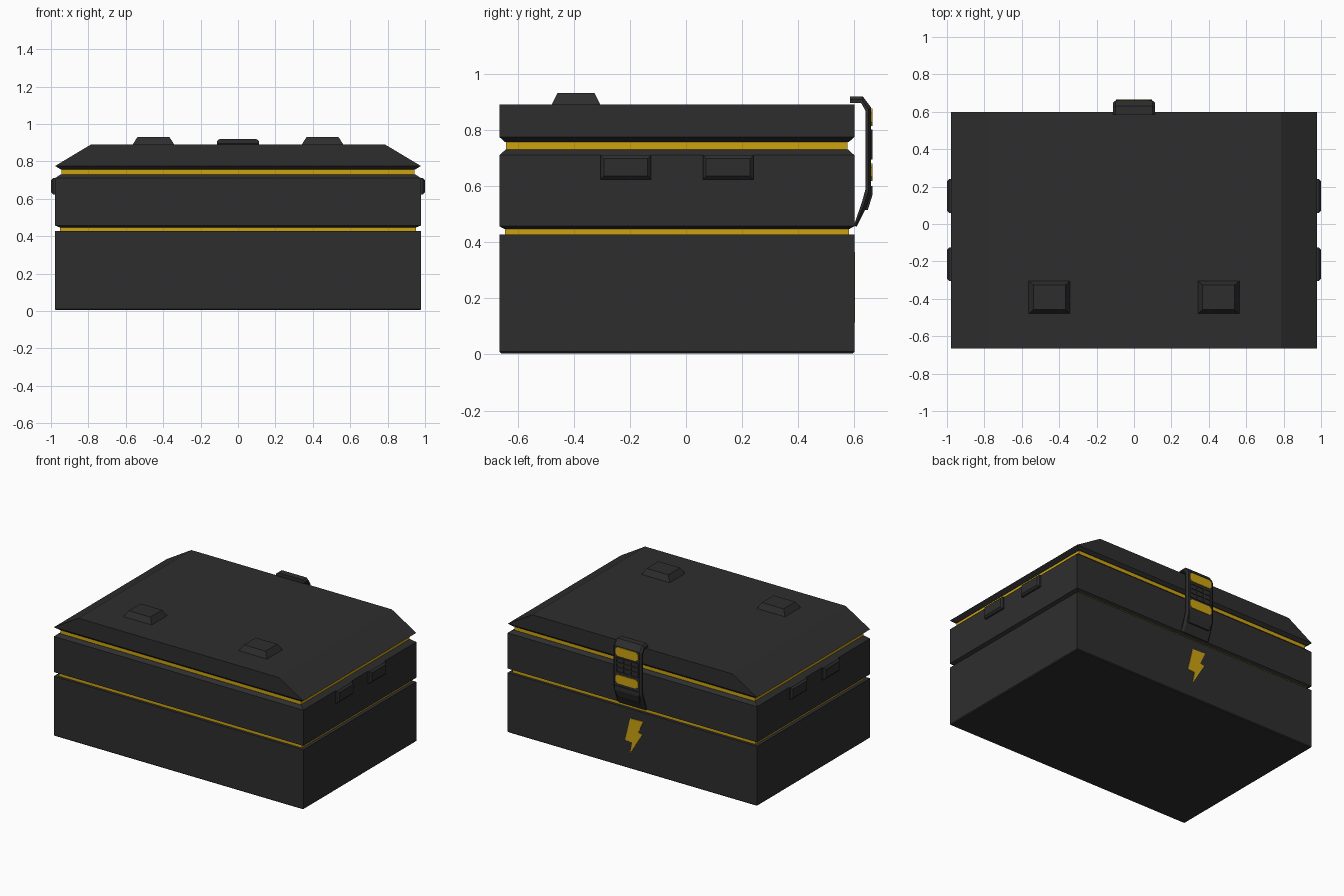
import bpy, bmesh

if "Cube" in bpy.data.objects:
    bpy.data.objects.remove(bpy.data.objects["Cube"])


def material(name, rgb):
    m = bpy.data.materials.new(name)
    m.diffuse_color = (*rgb, 1)
    m.use_nodes = True
    m.node_tree.nodes["Principled BSDF"].inputs["Base Color"].default_value = m.diffuse_color
    return m


DARK = material("charcoal", (0.027, 0.027, 0.027))
YELLOW = material("amber yellow", (0.61, 0.37, 0.005))
HX, Y0, Y1 = 0.978, -0.665, 0.60      # case footprint


def finish(name, bm, mat):
    bmesh.ops.recalc_face_normals(bm, faces=bm.faces)
    me = bpy.data.meshes.new(name)
    bm.to_mesh(me)
    bm.free()
    me.materials.append(mat)
    ob = bpy.data.objects.new(name, me)
    bpy.context.collection.objects.link(ob)
    return ob


def loft(name, rings, mat):
    """Closed solid through a list of rings with equal point counts."""
    bm = bmesh.new()
    rows = [[bm.verts.new(p) for p in ring] for ring in rings]
    n = len(rows[0])
    for a, b in zip(rows, rows[1:]):
        for i in range(n):
            j = (i + 1) % n
            bm.faces.new((a[i], a[j], b[j], b[i]))
    bm.faces.new(rows[0])
    bm.faces.new(rows[-1])
    return finish(name, bm, mat)


def rect(x0, x1, y0, y1, z):
    return [(x0, y0, z), (x1, y0, z), (x1, y1, z), (x0, y1, z)]


def case_ring(z, dx, dy):
    return rect(-HX + dx, HX - dx, Y0 + dy, Y1 - dy, z)


def plate(name, outline, y0, y1, mat):
    """Outline of (x, z) points extruded along y."""
    return loft(name, [[(x, y, z) for x, z in outline] for y in (y0, y1)], mat)


def chamfered(x, z0, z1, c):
    return [(-x + c, z0), (x - c, z0), (x, z0 + c), (x, z1 - c),
            (x - c, z1), (-x + c, z1), (-x, z1 - c), (-x, z0 + c)]


# Case layers, from the floor up
loft("base_box", [case_ring(0.004, 0.006, 0.006), case_ring(0.010, 0, 0),
                  case_ring(0.428, 0, 0)], DARK)
loft("lower_strip", [case_ring(0.42, 0.025, 0.02), case_ring(0.45, 0.025, 0.02)], YELLOW)
loft("middle_band", [case_ring(0.445, 0.03, 0.022), case_ring(0.457, 0, 0),
                     case_ring(0.71, 0, 0), case_ring(0.73, 0.03, 0.022)], DARK)
loft("upper_strip", [case_ring(0.725, 0.035, 0.024), case_ring(0.765, 0.035, 0.024)], YELLOW)
loft("lid", [case_ring(0.757, 0.03, 0.02), case_ring(0.775, 0, 0),
             case_ring(0.89, 0.192, 0)], DARK)

for s, side in ((-1, "left"), (1, "right")):
    # Tapered feet on the lid
    cx, cy = s * 0.452, -0.392
    loft("lid_foot_" + side,
         [rect(cx - 0.112, cx + 0.112, cy - 0.088, cy + 0.088, 0.888),
          rect(cx - 0.085, cx + 0.085, cy - 0.066, cy + 0.066, 0.931)], DARK)
    # Two tapered lugs on each end wall
    for i, y in enumerate((-0.215, 0.15)):
        rings = []
        for x, inset in ((0.97, 0), (0.988, 0), (1.0, 0.012)):
            hy, z0, z1 = 0.09 - inset, 0.624 + inset, 0.710 - inset
            rings.append([(s * x, y - hy, z0), (s * x, y + hy, z0),
                          (s * x, y + hy, z1), (s * x, y - hy, z1)])
        loft(f"side_lug_{side}_{i + 1}", rings, DARK)

# Rear latch: bent strap, with its outer side edges chamfered
outer = [(0.585, 0.920), (0.630, 0.920), (0.660, 0.880), (0.660, 0.575), (0.640, 0.520), (0.608, 0.455)]
inner = [(0.585, 0.896), (0.624, 0.896), (0.640, 0.868), (0.640, 0.590), (0.626, 0.540), (0.598, 0.460)]
strap = [[(-0.112, *i), (-0.112, (i[0] + o[0]) / 2, (i[1] + o[1]) / 2), (-0.098, *o),
          (0.098, *o), (0.112, (i[0] + o[0]) / 2, (i[1] + o[1]) / 2), (0.112, *i)]
         for o, i in zip(outer, inner)]
loft("latch_strap", strap, DARK)
# Raised lower grip of the latch
loft("latch_grip", [[(-w, y0, z), (w, y0, z), (w, y1, z), (-w, y1, z)]
                    for w, y0, y1, z in ((0.085, 0.63, 0.648, 0.515), (0.095, 0.64, 0.665, 0.57),
                                         (0.095, 0.65, 0.664, 0.60))], DARK)

# Latch inlays and the ribbed window between them
for name, z in (("upper", 0.845), ("lower", 0.650)):
    plate("latch_inlay_" + name, chamfered(0.088, z - 0.031, z + 0.031, 0.015), 0.658, 0.664, YELLOW)
for i in range(4):
    x, z = -0.084 + i * 0.056, 0.698 + i * 0.033
    plate(f"latch_upright_{i + 1}", [(x - 0.005, 0.694), (x + 0.005, 0.694),
                                     (x + 0.005, 0.801), (x - 0.005, 0.801)], 0.658, 0.665, DARK)
    plate(f"latch_rib_{i + 1}", [(-0.088, z - 0.004), (0.088, z - 0.004),
                                 (0.088, z + 0.004), (-0.088, z + 0.004)], 0.658, 0.665, DARK)

# Painted lightning mark on the rear wall
plate("lightning_mark", [(0.016, 0.362), (-0.087, 0.365), (-0.047, 0.278), (-0.079, 0.272),
                         (0.016, 0.114), (0.0, 0.195), (0.055, 0.200)], 0.598, 0.603, YELLOW)
